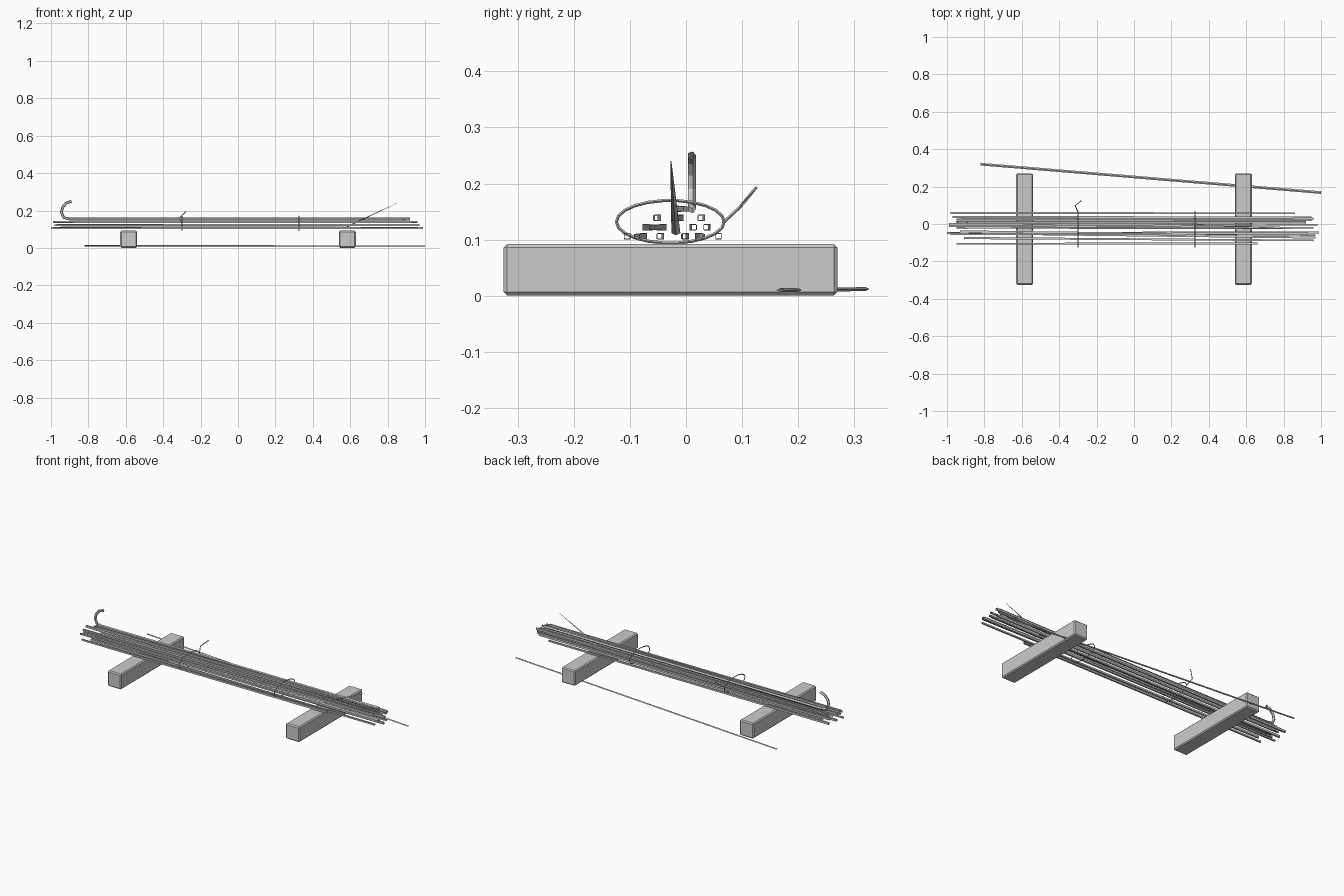
import bpy, bmesh, math
from mathutils import Vector

if "Cube" in bpy.data.objects:
    bpy.data.objects.remove(bpy.data.objects["Cube"])


def tube(name, pts, radii, sides=4, closed=False, spin=0.0, flat=1.0):
    """Open-ended low-poly tube swept along pts; flat squashes it vertically."""
    pts = [Vector(p) for p in pts]
    n = len(pts)
    if not isinstance(radii, (list, tuple)):
        radii = [radii] * n
    bm = bmesh.new()
    rings = []
    for i, p in enumerate(pts):
        a = pts[(i - 1) % n] if closed or i > 0 else p
        b = pts[(i + 1) % n] if closed or i < n - 1 else p
        t = (b - a).normalized()
        ref = Vector((1, 0, 0)) if closed or abs(t.y) > 0.6 else Vector((0, 1, 0))
        u = (ref - t * ref.dot(t)).normalized()
        v = t.cross(u)
        ring = []
        for k in range(sides):
            w = spin + 2 * math.pi * k / sides
            ring.append(bm.verts.new(p + radii[i] * (u * math.cos(w) + v * math.sin(w) * flat)))
        rings.append(ring)
    for i in range(n if closed else n - 1):
        r, s = rings[i], rings[(i + 1) % n]
        for k in range(sides):
            j = (k + 1) % sides
            bm.faces.new((r[k], r[j], s[j], s[k]))
    bmesh.ops.recalc_face_normals(bm, faces=bm.faces)
    me = bpy.data.meshes.new(name)
    bm.to_mesh(me)
    bm.free()
    ob = bpy.data.objects.new(name, me)
    bpy.context.collection.objects.link(ob)
    return ob


# timber bearers
for side, x in (("left", -0.585), ("right", 0.585)):
    bpy.ops.mesh.primitive_cube_add(size=1, location=(x, -0.0275, 0.0465))
    ob = bpy.context.object
    ob.name = side + "_timber_block"
    ob.scale = (0.09, 0.595, 0.091)
    bpy.ops.object.transform_apply(location=False, rotation=False, scale=True)
    m = ob.modifiers.new("bevel", "BEVEL")
    m.width = 0.006
    m.segments = 1

# straight bars: z, y at left, y at right, x start, x end
bars = [
    (0.106, -0.105, -0.105, -0.95, 0.66),
    (0.106, -0.075, -0.088, -0.91, 0.96),
    (0.106, -0.048, -0.045, -1.00, 0.99),
    (0.106, 0.000, -0.005, -0.99, 0.98),
    (0.106, 0.030, 0.022, -0.92, 0.95),
    (0.106, 0.058, 0.058, -0.98, 0.86),
    (0.122, -0.050, -0.072, -0.98, 0.97),
    (0.122, -0.040, -0.060, -0.93, 0.97),
    (0.122, 0.015, 0.012, -0.95, 0.92),
    (0.122, 0.038, 0.035, -0.97, 0.95),
    (0.139, -0.055, -0.050, -0.98, 0.93),
    (0.139, -0.010, -0.020, -0.99, 0.96),
    (0.139, 0.025, 0.028, -0.95, 0.96),
    (0.155, -0.020, 0.000, -0.91, 0.92),
]
for i, (z, y0, y1, x0, x1) in enumerate(bars):
    r = (0.008, 0.006) if i % 2 else (0.006, 0.008)
    tube("steel_bar_%02d" % (i + 1), [(x0, y0, z), (x1, y1, z)], r,
         spin=math.pi / 4)

# bar with a hooked end
hook = [(0.92, 0.01, 0.155), (-0.90, 0.01, 0.155), (-0.932, 0.01, 0.162),
        (-0.944, 0.01, 0.19), (-0.938, 0.01, 0.217), (-0.918, 0.01, 0.24),
        (-0.89, 0.01, 0.25)]
tube("hooked_bar", hook, 0.008, sides=5)

# bar whose end is bent upwards to a point
tube("bent_bar", [(-0.95, -0.018, 0.112), (0.58, -0.018, 0.112), (0.85, -0.027, 0.24)],
     [0.007, 0.008, 0.001], sides=4, flat=0.5)

# loose bar lying behind the stack
tube("loose_bar", [(-0.82, 0.32, 0.012), (1.0, 0.168, 0.010)], 0.007,
     sides=4, flat=0.5)


# tie wires around the bundle
def ring(x):
    return [(x, -0.028 + 0.096 * math.cos(2 * math.pi * k / 22),
             0.132 + 0.038 * math.sin(2 * math.pi * k / 22)) for k in range(22)]


tube("left_tie_wire", ring(-0.30), 0.0028, closed=True)
tube("right_tie_wire", ring(0.325), 0.0028, closed=True)
tube("tie_wire_tail", [(-0.30, 0.066, 0.13), (-0.315, 0.098, 0.16), (-0.28, 0.125, 0.193)],
     0.0028)
